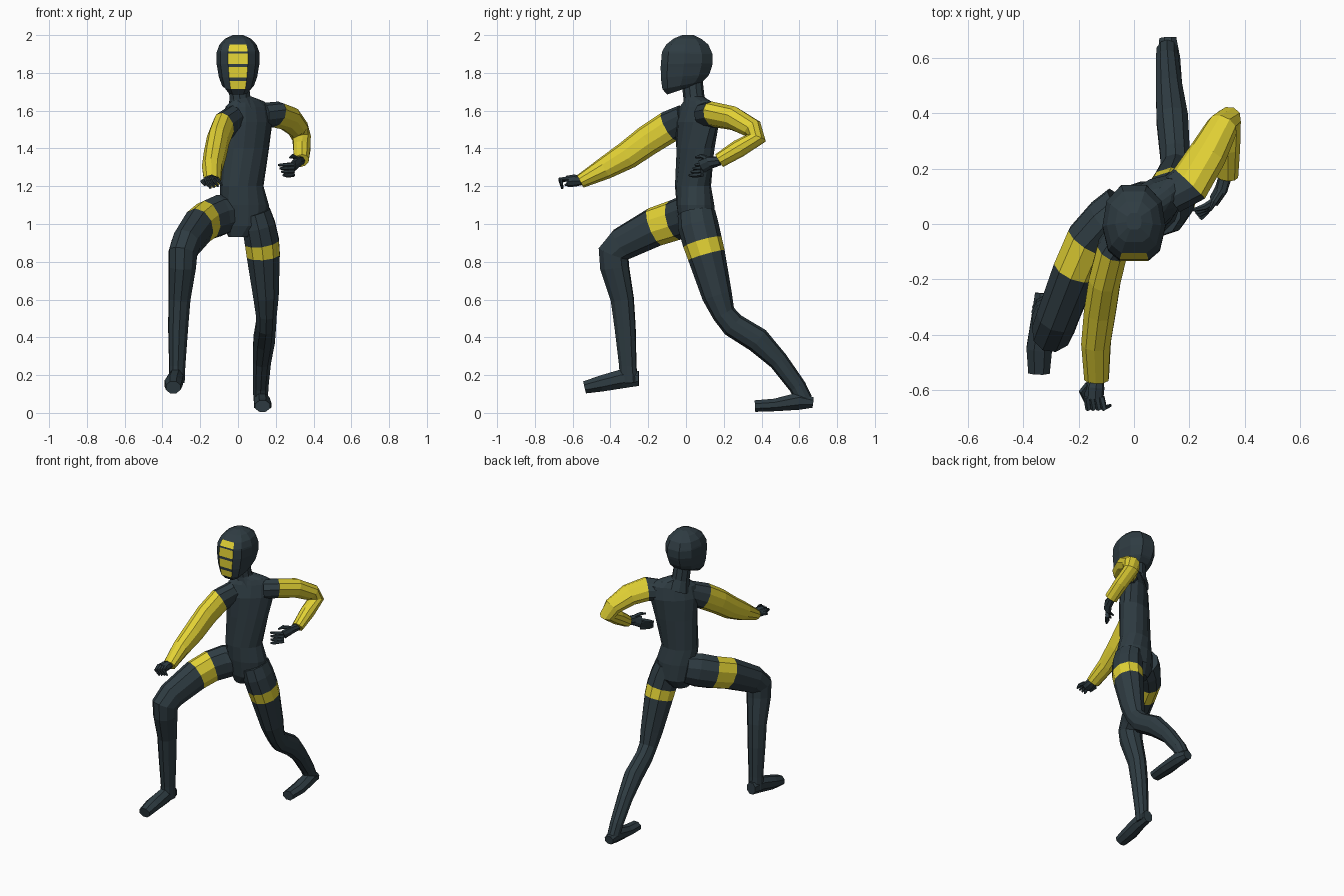
import bpy, bmesh, math
from mathutils import Vector


def material(name, rgb):
    m = bpy.data.materials.new(name)
    m.diffuse_color = (*rgb, 1)
    return m


DARK = material("dark slate suit", (0.028, 0.045, 0.055))
YELLOW = material("yellow trim", (0.76, 0.64, 0.035))


def skin(name, loops, yellow=lambda seg, side: False):
    """Bridge closed loops of points into a flat-shaded, capped object."""
    bm = bmesh.new()
    rows = [[bm.verts.new(p) for p in loop] for loop in loops]
    n = len(rows[0])
    for s in range(len(rows) - 1):
        for i in range(n):
            j = (i + 1) % n
            f = bm.faces.new((rows[s][i], rows[s][j], rows[s + 1][j], rows[s + 1][i]))
            f.material_index = int(yellow(s, i))
    for s in (0, -1):
        cap = bm.faces.new(rows[s])
        cap.material_index = int(yellow(0 if s == 0 else len(rows) - 2, 0))
    bmesh.ops.recalc_face_normals(bm, faces=bm.faces)
    me = bpy.data.meshes.new(name)
    bm.to_mesh(me)
    bm.free()
    me.materials.append(DARK)
    me.materials.append(YELLOW)
    ob = bpy.data.objects.new(name, me)
    bpy.context.collection.objects.link(ob)
    return ob


def tube(name, rings, axis, n=10, yellow=()):
    """Limb along (x, y, z, half width along axis, half depth) rings."""
    pts = [Vector(r[:3]) for r in rings]
    axis = Vector(axis)
    loops = []
    for k, r in enumerate(rings):
        t = Vector()
        if k:
            t += (pts[k] - pts[k - 1]).normalized()
        if k < len(pts) - 1:
            t += (pts[k + 1] - pts[k]).normalized()
        t.normalize()
        u = (axis - t * axis.dot(t)).normalized()
        v = t.cross(u)
        loops.append([pts[k] + u * r[3] * math.cos(a) + v * r[4] * math.sin(a)
                      for a in ((i + 0.5) * math.tau / n for i in range(n))])
    return skin(name, loops, lambda s, i: s in yellow)


# Head: tilted rings (front z, back z, front y, back y, half width)
head = [(1.685, 1.74, -.100, .060, .060), (1.714, 1.755, -.125, .090, .085),
        (1.756, 1.78, -.131, .115, .097), (1.775, 1.79, -.133, .122, .102),
        (1.830, 1.83, -.134, .136, .110), (1.847, 1.85, -.133, .141, .114),
        (1.903, 1.90, -.128, .140, .114), (1.914, 1.91, -.126, .136, .112),
        (1.950, 1.95, -.105, .118, .098), (1.982, 1.98, -.065, .082, .068),
        (2.000, 2.00, -.020, .040, .028)]
outline = [(-.46, -1), (.46, -1), (.82, -.74), (1, -.1), (.87, .58),
           (.4, 1), (-.4, 1), (-.87, .58), (-1, -.1), (-.82, -.74)]
skin("head", [[(px * hw, (yf + yb) / 2 + py * (yb - yf) / 2,
                zf + (zb - zf) * (py + 1) / 2) for px, py in outline]
              for zf, zb, yf, yb, hw in head],
     lambda s, i: i == 0 and s in (1, 3, 5, 7))  # visor bars on the front column

# Neck
tube("neck", [(.025, .055, 1.60, .085, .07), (.01, .042, 1.67, .058, .056),
              (0, .03, 1.78, .056, .056)], (1, 0, 0))

# Torso: twisted level rings (x, y, z, half width, half depth, turn in degrees)
torso = [(.01, .05, .93, .06, .06, 5), (.04, .06, .99, .12, .095, 8),
         (.035, .05, 1.10, .13, .10, 12), (.02, .037, 1.20, .118, .092, 20),
         (.04, .05, 1.40, .135, .09, 30), (.05, .06, 1.54, .155, .085, 37),
         (.055, .065, 1.62, .145, .062, 37), (.05, .06, 1.65, .10, .05, 36),
         (.02, .045, 1.675, .055, .045, 30)]
loops = []
for x, y, z, a, b, deg in torso:
    c, s = math.cos(math.radians(deg)), math.sin(math.radians(deg))
    ring = [(a * math.cos(q), b * math.sin(q))
            for q in ((i + .5) * math.tau / 14 for i in range(14))]
    loops.append([(x + u * c - v * s, y + u * s + v * c, z) for u, v in ring])
skin("torso", loops)

# Legs, each with a yellow thigh band
tube("right_leg", [(-.04, .055, 1.06, .09, .10), (-.10, .01, 1.045, .088, .112),
                   (-.165, -.06, 1.02, .085, .108), (-.21, -.165, .985, .084, .105),
                   (-.275, -.335, .895, .078, .092), (-.292, -.383, .845, .076, .088),
                   (-.295, -.378, .77, .072, .08), (-.31, -.337, .60, .058, .064),
                   (-.317, -.322, .45, .053, .058), (-.322, -.308, .25, .043, .048),
                   (-.325, -.303, .16, .042, .05)], (.89, -.46, 0), yellow=(2,))
tube("left_leg", [(.09, .055, 1.06, .085, .10), (.11, .065, .99, .092, .108),
                  (.127, .087, .905, .095, .105), (.134, .108, .835, .092, .10),
                  (.148, .165, .62, .071, .08), (.15, .20, .525, .058, .062),
                  (.148, .25, .465, .056, .066), (.138, .38, .385, .060, .068),
                  (.127, .49, .275, .05, .052), (.12, .59, .14, .043, .046),
                  (.12, .625, .07, .04, .045)], (1, 0, 0), yellow=(2,))

# Feet
tube("right_foot", [(-.325, -.25, .182, .035, .042), (-.33, -.34, .18, .044, .054),
                    (-.342, -.45, .155, .05, .046), (-.343, -.537, .135, .042, .035)],
     (1, 0, 0), 8)
tube("left_foot", [(.122, .672, .055, .033, .03), (.126, .60, .063, .044, .05),
                   (.13, .47, .042, .05, .036), (.13, .365, .036, .042, .033)],
     (1, 0, 0), 8)

# Arms: dark armhole, then yellow sleeve
tube("right_arm", [(-.02, -.005, 1.56, .06, .075), (-.077, -.09, 1.515, .06, .085),
                   (-.105, -.20, 1.445, .06, .082), (-.122, -.31, 1.365, .060, .075),
                   (-.137, -.43, 1.295, .055, .06), (-.135, -.56, 1.225, .046, .037)],
     (1, -.2, 0), yellow=(1, 2, 3, 4))
tube("left_arm", [(.13, .10, 1.575, .07, .065), (.20, .145, 1.58, .083, .062),
                  (.265, .25, 1.56, .073, .062), (.318, .35, 1.505, .058, .056),
                  (.337, .373, 1.455, .05, .054), (.338, .28, 1.40, .047, .048),
                  (.335, .175, 1.335, .044, .037)],
     (.86, -.32, .5), yellow=(1, 2, 3, 4, 5))


# Hands: a palm with curled, tapered fingers
def hand(side, palm, axis, fingers):
    tube(side + "_palm", palm, axis, 8)
    for k, (base, mid, tip) in enumerate(fingers):
        tube(f"{side}_finger_{k + 1}",
             [(*base, .013, .013), (*mid, .012, .012), (*tip, .006, .006)], axis, 6)


hand("left", [(.332, .18, 1.335, .025, .024), (.315, .125, 1.325, .035, .022),
              (.29, .085, 1.305, .038, .018)], (.3, -.2, 1),
     [((.292, .085, 1.315 - .018 * k), (.255, .062 - .008 * k, 1.312 - .018 * k),
       (.213 + .009 * k, .05 - .011 * k, 1.312 - .018 * k)) for k in range(4)]
     + [((.315, .12, 1.345), (.29, .08, 1.36), (.275, .05, 1.352))])
hand("right", [(-.135, -.55, 1.23, .025, .024), (-.142, -.59, 1.23, .036, .032),
               (-.145, -.63, 1.225, .035, .03)], (1, 0, .3),
     [((-.17 + .017 * k, -.625, 1.24), (-.165 + .019 * k, -.665, 1.225 + .004 * k),
       (-.145 + .02 * k, -.655, 1.188 + .005 * k)) for k in range(4)]
     + [((-.165, -.58, 1.235), (-.188, -.605, 1.225), (-.175, -.64, 1.205))])
